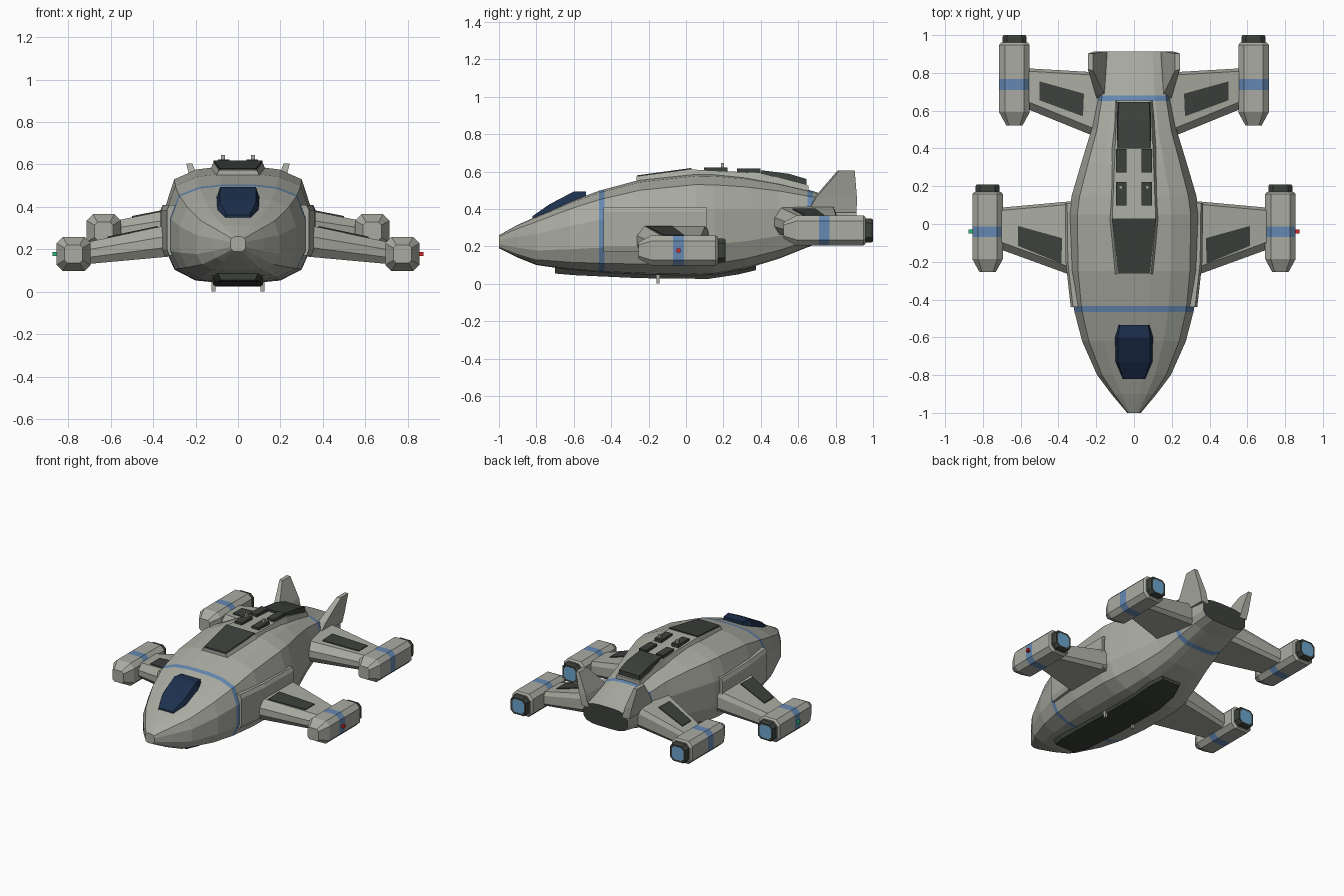
import bpy, bmesh
from mathutils import Vector

if "Cube" in bpy.data.objects:
    bpy.data.objects.remove(bpy.data.objects["Cube"])


def material(name, rgb):
    m = bpy.data.materials.new(name)
    m.diffuse_color = (*rgb, 1)
    m.use_nodes = True
    m.node_tree.nodes["Principled BSDF"].inputs["Base Color"].default_value = m.diffuse_color
    return m


HULL = material("hull_grey", (0.40, 0.41, 0.36))
DARK = material("dark_panel", (0.045, 0.052, 0.044))
BLUE = material("blue_stripe", (0.13, 0.25, 0.45))
GLASS = material("canopy_glass", (0.012, 0.03, 0.075))
GLOW = material("engine_glow", (0.15, 0.38, 0.62))
RED = material("red_light", (0.7, 0.02, 0.02))
GREEN = material("green_light", (0.02, 0.5, 0.2))


def loft(name, sections, mats=(HULL,), bands=None, end=0):
    """Skin a list of equal-length rings; bands maps span index to material slot."""
    bm = bmesh.new()
    rings = [[bm.verts.new(p) for p in s] for s in sections]
    n = len(rings[0])
    for k, (a, b) in enumerate(zip(rings, rings[1:])):
        for i in range(n):
            j = (i + 1) % n
            f = bm.faces.new((a[i], a[j], b[j], b[i]))
            f.material_index = (bands or {}).get(k, 0)
    bm.faces.new(rings[0])
    bm.faces.new(rings[-1]).material_index = end
    bmesh.ops.recalc_face_normals(bm, faces=bm.faces)
    me = bpy.data.meshes.new(name)
    bm.to_mesh(me)
    bm.free()
    for m in mats:
        me.materials.append(m)
    ob = bpy.data.objects.new(name, me)
    bpy.context.collection.objects.link(ob)
    return ob


def trap(y, wb, wt, zb, zt):
    """Trapezoid cross-section, symmetric about x = 0."""
    return [(-wb, y, zb), (wb, y, zb), (wt, y, zt), (-wt, y, zt)]


def block(name, c, size, mat):
    (x, y, z), (a, b, h) = c, [v / 2 for v in size]
    return loft(name, [[(x + i * a, y + j * b, z + k * h) for i, k in
                        ((-1, -1), (1, -1), (1, 1), (-1, 1))] for j in (-1, 1)], (mat,))


# Main hull: rounded section, scaled along the length (y, half width, bottom, top)
HALF = [(.33, 0), (.58, .015), (.87, .11), (1, .3), (1, .64), (.87, .89), (.57, .975), (.25, 1)]
RING = HALF + [(-u, v) for u, v in reversed(HALF)]
STATIONS = [(-1, .036, .19, .26), (-.9, .12, .14, .315), (-.8, .195, .10, .36),
            (-.62, .275, .075, .44), (-.465, .315, .062, .497), (-.435, .32, .06, .505),
            (-.25, .34, .05, .555), (.05, .345, .045, .59), (.15, .33, .048, .588),
            (.32, .28, .08, .572), (.5, .225, .135, .54), (.65, .198, .195, .503),
            (.68, .194, .207, .495), (.8, .182, .245, .455), (.912, .175, .27, .42)]
loft("hull", [[(u * w, y, zb + v * (zt - zb)) for u, v in RING] for y, w, zb, zt in STATIONS],
     (HULL, BLUE, DARK), {4: 1, 11: 1}, end=2)

# Cockpit canopy
loft("canopy", [trap(-.82, .075, .055, .30, .362), trap(-.73, .112, .085, .34, .425),
                trap(-.6, .115, .085, .40, .493), trap(-.535, .095, .075, .42, .493)], (GLASS,))

# Raised spine with dark hatches on top
loft("spine", [trap(-.265, .115, .09, .52, .572), trap(.03, .142, .115, .55, .611),
               trap(.4, .128, .10, .52, .592), trap(.655, .105, .092, .46, .525)])
loft("front_hatch", [trap(-.26, .085, .085, .55, .58), trap(.03, .115, .115, .58, .619)], (DARK,))
loft("rear_intake", [trap(.4, .097, .085, .54, .607), trap(.55, .097, .085, .52, .588),
                     trap(.645, .095, .08, .48, .56)], (DARK,))
for s in (-1, 1):
    for y, z in ((.16, .61), (.335, .603)):
        block("spine_vent", (s * .067, y, z), (.055, .125, .025), DARK)
    block("top_peg", (s * .07, .195, .625), (.018, .018, .04), HULL)
    block("belly_peg", (s * .115, -.15, .025), (.018, .018, .045), HULL)

# Belly plate
loft("belly_plate", [trap(-.7, .08, .10, .055, .10), trap(-.6, .105, .125, .046, .10),
                     trap(-.25, .115, .135, .030, .09), trap(.12, .115, .135, .026, .09),
                     trap(.28, .105, .125, .05, .11), trap(.375, .07, .09, .073, .13)], (DARK,))


def nacelle(name, s, x, z, y0, y1, y2, stripe):
    def ring(y, r, c):
        pts = [(r, -r + c), (r, r - c), (r - c, r), (-r + c, r),
               (-r, r - c), (-r, -r + c), (-r + c, -r), (r - c, -r)]
        return [(s * x + a, y, z + b) for a, b in pts]
    r, c = .081, .03
    loft(name, [ring(y0, .043, .014), ring(y0 + .07, r, c), ring(stripe, r, c),
                ring(stripe + .058, r, c), ring(y1 - .012, r, c), ring(y1, r - .01, c)],
         (HULL, BLUE), {2: 1})
    loft(name + "_nozzle", [ring(y1 - .02, .064, .025), ring(y2 - .01, .064, .025),
                            ring(y2, .058, .022), ring(y2 - .001, .046, .018)],
         (DARK, GLOW), end=1)


def wing(name, s, root, tip, panel):
    """root and tip: (x, lead y, trail y, bottom z, top z); panel: xy outline."""
    def section(x, a, b, zb, zt):
        h = zt - zb
        return [(s * x, y, z) for y, z in ((a, zb + .3 * h), (a, zb + .65 * h), (a + .04, zt),
                                          (b - .015, zt), (b, zt - .25 * h), (b, zb + .2 * h),
                                          (b - .02, zb), (a + .03, zb))]
    loft(name, [section(*root), section(*tip)])
    slope = (tip[4] - root[4]) / (tip[0] - root[0])
    loft(name + "_panel", [[(s * x, y, root[4] + slope * (x - root[0]) + d) for x, y in panel]
                           for d in (-.02, .006)], (DARK,))


for s, side in ((-1, "left"), (1, "right")):
    # Engines
    nacelle(side + "_front_engine", s, .775, .178, -.255, .17, .21, -.07)
    nacelle(side + "_rear_engine", s, .633, .285, .522, .96, 1.0, .71)
    # Wings
    wing(side + "_front_wing", s, (.28, -.29, .125, .17, .325), (.72, -.13, .085, .13, .232),
         [(.385, -.21), (.38, -.075), (.615, -.01), (.615, -.115)])
    wing(side + "_rear_wing", s, (.15, .44, .80, .27, .42), (.58, .615, .825, .235, .335),
         [(.27, .57), (.265, .69), (.5, .755), (.5, .655)])
    # Side armour plate
    outline = [(.28, -.44), (.335, -.44), (.362, -.2), (.366, .11), (.345, .11), (.28, .05)]
    loft(side + "_armour", [[(s * (x - d), y, z) for x, y in outline]
                            for d, z in ((.012, .17), (0, .2), (0, .385), (.012, .41))])
    # Tail fin
    loft(side + "_fin", [[(s * x, y, z) for x, y in ((x0, y0), (x1, y0 + .01), (x1, y1), (x0, y1))]
                         for x0, x1, y0, y1, z in ((.135, .19, .64, .912, .38),
                                                   (.155, .208, .685, .914, .46),
                                                   (.216, .244, .81, .902, .605))])
    # Navigation light
    block(side + "_nav_light", (s * .863, -.04, .178), (.024, .02, .02), RED if s > 0 else GREEN)
